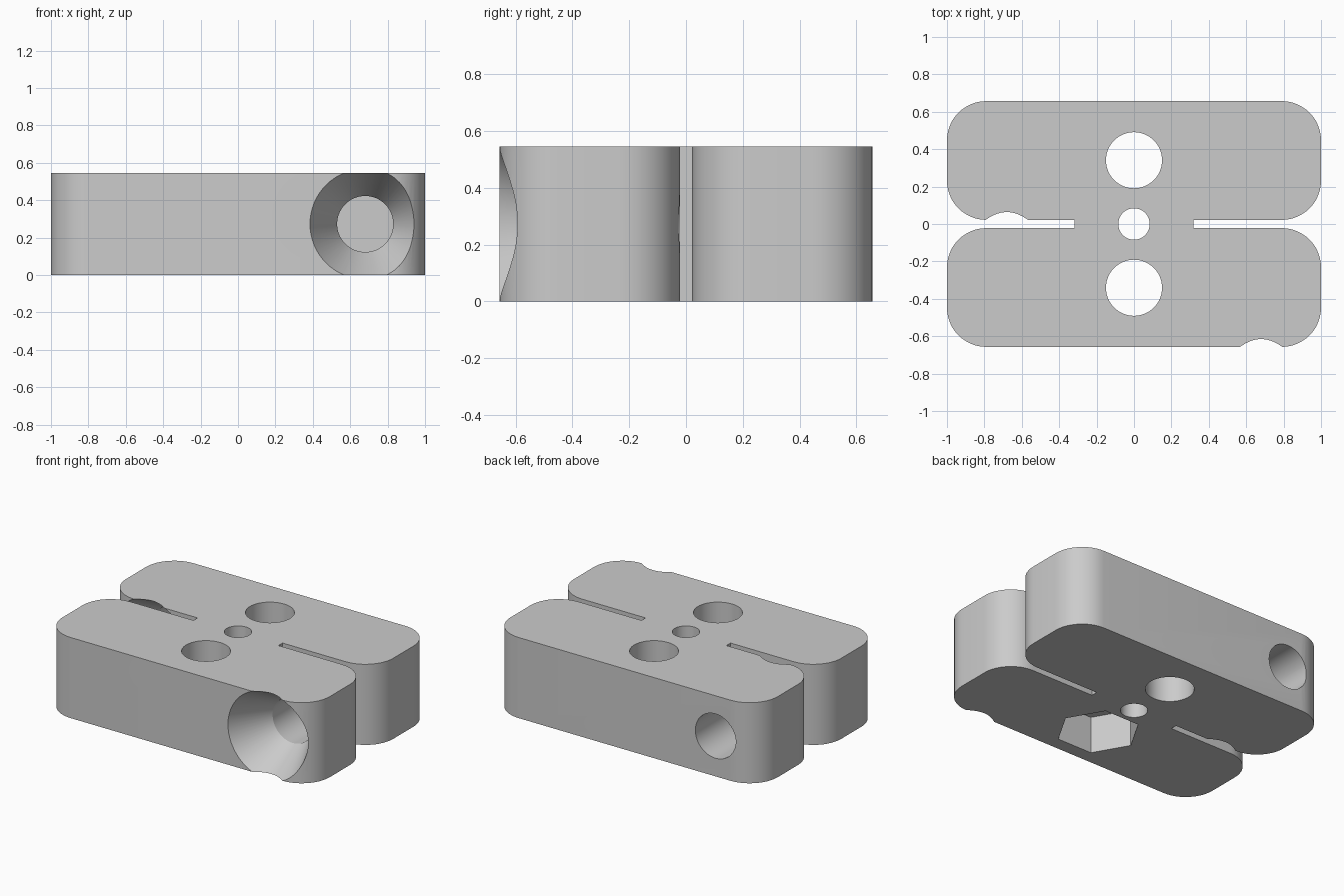
import bpy, bmesh
from math import pi, sin, cos, radians
from mathutils import Matrix, Vector

cube = bpy.data.objects.get("Cube")
if cube:
    bpy.data.objects.remove(cube, do_unlink=True)

# Overall sizes
HALF_X, HALF_Y, HEIGHT = 1.0, 0.657, 0.545
SLOT_HALF, SLOT_END, CORNER = 0.022, 0.318, 0.21
HOLE_Y, SCREW_X = 0.341, 0.68

grey = bpy.data.materials.new("plain grey")
grey.use_nodes = True
colour = (0.6, 0.6, 0.6, 1)
grey.diffuse_color = colour
grey.node_tree.nodes["Principled BSDF"].inputs["Base Color"].default_value = colour


def finish(bm, name):
    bmesh.ops.recalc_face_normals(bm, faces=bm.faces)
    mesh = bpy.data.meshes.new(name)
    bm.to_mesh(mesh)
    bm.free()
    mesh.materials.append(grey)
    obj = bpy.data.objects.new(name, mesh)
    bpy.context.collection.objects.link(obj)
    return obj


def arc(cx, cy, start, steps=12):
    """Quarter turn of a rounded corner, anticlockwise."""
    angles = [radians(start + 90 * i / steps) for i in range(steps + 1)]
    return [(cx + CORNER * cos(a), cy + CORNER * sin(a)) for a in angles]


def turned(name, profile, origin, direction, sides):
    """Solid made of rings (radius, distance) along a direction."""
    bm = bmesh.new()
    turn = Vector(direction).to_track_quat('Z', 'Y').to_matrix().to_4x4()
    place = Matrix.Translation(origin) @ turn
    rings = []
    for r, t in profile:
        angles = [2 * pi * i / sides for i in range(sides)]
        rings.append([bm.verts.new(place @ Vector((r * cos(a), r * sin(a), t))) for a in angles])
    for low, high in zip(rings, rings[1:]):
        for i in range(sides):
            j = (i + 1) % sides
            bm.faces.new((low[i], low[j], high[j], high[i]))
    bm.faces.new(rings[0])
    bm.faces.new(rings[-1])
    return finish(bm, name)


# Body: two rounded bars joined by a central bridge
inner_x = HALF_X - CORNER
half = [(SLOT_END, SLOT_HALF)]
half += arc(inner_x, SLOT_HALF + CORNER, -90)
half += arc(inner_x, HALF_Y - CORNER, 0)
half += [(-x, y) for x, y in reversed(half)]
outline = half + [(-x, -y) for x, y in half]
bm = bmesh.new()
base = bm.faces.new([bm.verts.new((x, y, 0)) for x, y in outline])
top = bmesh.ops.extrude_face_region(bm, geom=[base])
lifted = [v for v in top["geom"] if isinstance(v, bmesh.types.BMVert)]
bmesh.ops.translate(bm, verts=lifted, vec=(0, 0, HEIGHT))
body = finish(bm, "clamp_body")

# Vertical holes and the hexagonal nut pocket
up = (0, 0, 1)
cutters = [
    turned("centre_hole", [(0.084, -0.1), (0.084, 0.7)], (0, 0, 0), up, 48),
    turned("back_hole", [(0.15, -0.1), (0.15, 0.7)], (0, HOLE_Y, 0), up, 64),
    turned("front_hole", [(0.15, -0.1), (0.15, 0.7)], (0, -HOLE_Y, 0), up, 64),
    turned("nut_pocket", [(0.26, -0.1), (0.26, 0.25)], (0, -HOLE_Y, 0), up, 6),
]

# Countersunk screw holes, one through each bar
countersink = [(0.306, -0.02), (0.15, 0.27), (0.15, 0.655)]
for name, x, y in (("front_screw_hole", SCREW_X, -HALF_Y),
                   ("back_screw_hole", -SCREW_X, SLOT_HALF)):
    cutters.append(turned(name, countersink, (x, y, HEIGHT / 2), (0, 1, 0), 64))

# Cut the holes and keep the finished mesh
for cutter in cutters:
    cutter.hide_render = True
    mod = body.modifiers.new(cutter.name, 'BOOLEAN')
    mod.operation = 'DIFFERENCE'
    mod.solver = 'EXACT'
    mod.object = cutter
graph = bpy.context.evaluated_depsgraph_get()
cut_mesh = bpy.data.meshes.new_from_object(body.evaluated_get(graph))
body.modifiers.clear()
body.data = cut_mesh
for cutter in cutters:
    bpy.data.objects.remove(cutter, do_unlink=True)

# Smooth the round walls, keep the rims sharp
bpy.ops.object.select_all(action='DESELECT')
body.select_set(True)
bpy.context.view_layer.objects.active = body
bpy.ops.object.shade_smooth_by_angle(angle=radians(25))
